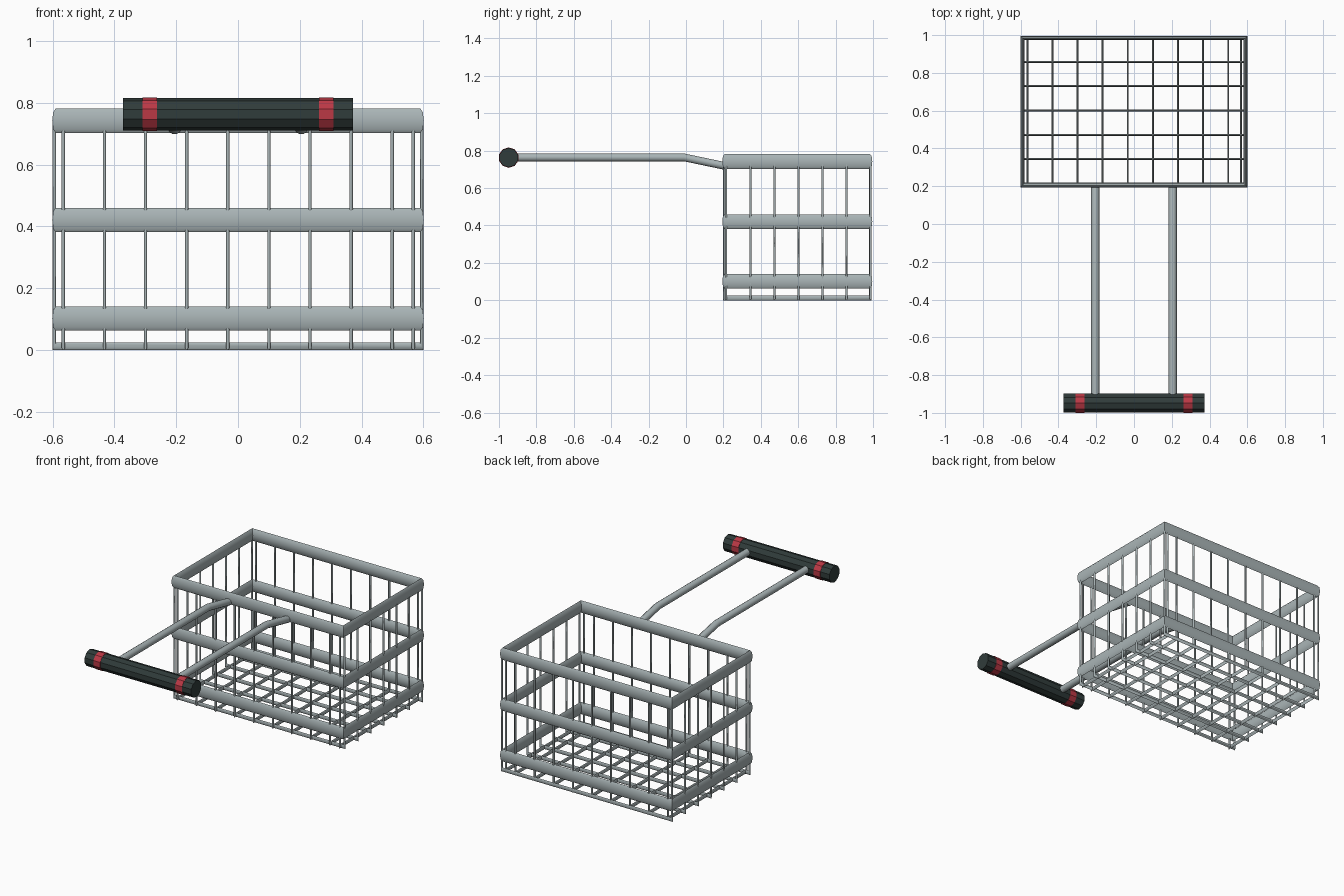
import bpy
import bmesh
from math import cos, sin, pi, radians
from mathutils import Vector

cube = bpy.data.objects.get("Cube")
if cube:
    bpy.data.objects.remove(cube, do_unlink=True)


def material(name, colour, metallic=0.0):
    mat = bpy.data.materials.new(name)
    mat.use_nodes = True
    mat.diffuse_color = (*colour, 1)
    bsdf = mat.node_tree.nodes["Principled BSDF"]
    bsdf.inputs["Base Color"].default_value = (*colour, 1)
    bsdf.inputs["Roughness"].default_value = 0.5
    return mat


STEEL = material("steel grey", (0.40, 0.46, 0.47))
BLACK = material("grip black", (0.03, 0.045, 0.043))
RED = material("band red", (0.50, 0.04, 0.06))


def skin(name, rings, mat, closed=False, smooth=40):
    """Join successive rings of points into a tube."""
    bm = bmesh.new()
    loops = [[bm.verts.new(p) for p in ring] for ring in rings]
    pairs = list(zip(loops, loops[1:]))
    if closed:
        pairs.append((loops[-1], loops[0]))
    else:
        bm.faces.new(loops[0])
        bm.faces.new(loops[-1])
    n = len(loops[0])
    for a, b in pairs:
        for i in range(n):
            j = (i + 1) % n
            bm.faces.new((a[i], a[j], b[j], b[i]))
    bmesh.ops.recalc_face_normals(bm, faces=bm.faces)
    mesh = bpy.data.meshes.new(name)
    bm.to_mesh(mesh)
    bm.free()
    mesh.materials.append(mat)
    obj = bpy.data.objects.new(name, mesh)
    bpy.context.collection.objects.link(obj)
    bpy.ops.object.select_all(action='DESELECT')
    obj.select_set(True)
    bpy.context.view_layer.objects.active = obj
    bpy.ops.object.shade_smooth_by_angle(angle=radians(smooth))
    return obj


def circle(n, turn=0.0):
    return [(cos(2 * pi * (i + turn) / n), sin(2 * pi * (i + turn) / n)) for i in range(n)]


HALF_X, HALF_Y, MID_Y = 0.59, 0.39, 0.595

# Three flattened rails with mitred corners
for name, z in (("bottom_rail", 0.102), ("middle_rail", 0.421), ("top_rail", 0.742)):
    rings = [[(sx * (HALF_X + 0.011 * a), MID_Y + sy * (HALF_Y + 0.011 * a), z + 0.039 * b)
              for a, b in circle(8)]
             for sx, sy in ((-1, -1), (1, -1), (1, 1), (-1, 1))]
    skin(name, rings, STEEL, closed=True, smooth=50)


# U-shaped wires: up one wall, across the floor and up the other
def u_wire(name, half, place):
    rings = []
    for side, top in ((-1, True), (-1, False), (1, False), (1, True)):
        rings.append([place(side * (half + 0.006 * a),
                            0.006 * b,
                            0.745 if top else 0.0125 - 0.0125 * a)
                      for a, b in circle(6)])
    skin(name, rings, STEEL, smooth=65)


for i, x in enumerate([-0.565 + 0.133 * k for k in range(9)] + [0.567]):
    u_wire(f"lengthwise_wire_{i}", HALF_Y, lambda u, w, z: (x + w, MID_Y + u, z))
for i in range(7):
    y = 0.215 + 0.1287 * i
    u_wire(f"crosswise_wire_{i}", HALF_X + 0.004, lambda u, w, z: (u, y + w, z))

# Handle arms, bent near the basket
for side, name in ((1, "left_arm"), (-1, "right_arm")):
    rings = [[(side * 0.205 + 0.022 * a, y, z + 0.022 * b) for a, b in circle(10)]
             for y, z in ((0.2, 0.72), (-0.01, 0.764), (-0.94, 0.764))]
    skin(name, rings, STEEL)


# Faceted grip with two slightly raised bands
def bar(name, x0, x1, radius, mat):
    rings = [[(x, -0.948 + radius * a, 0.763 + radius * b) for a, b in circle(10, 0.5)]
             for x in (x0, x1)]
    return skin(name, rings, mat, smooth=20)


bar("handle_grip", -0.372, 0.372, 0.052, BLACK)
bar("left_band", 0.262, 0.309, 0.0545, RED)
bar("right_band", -0.309, -0.262, 0.0545, RED)
